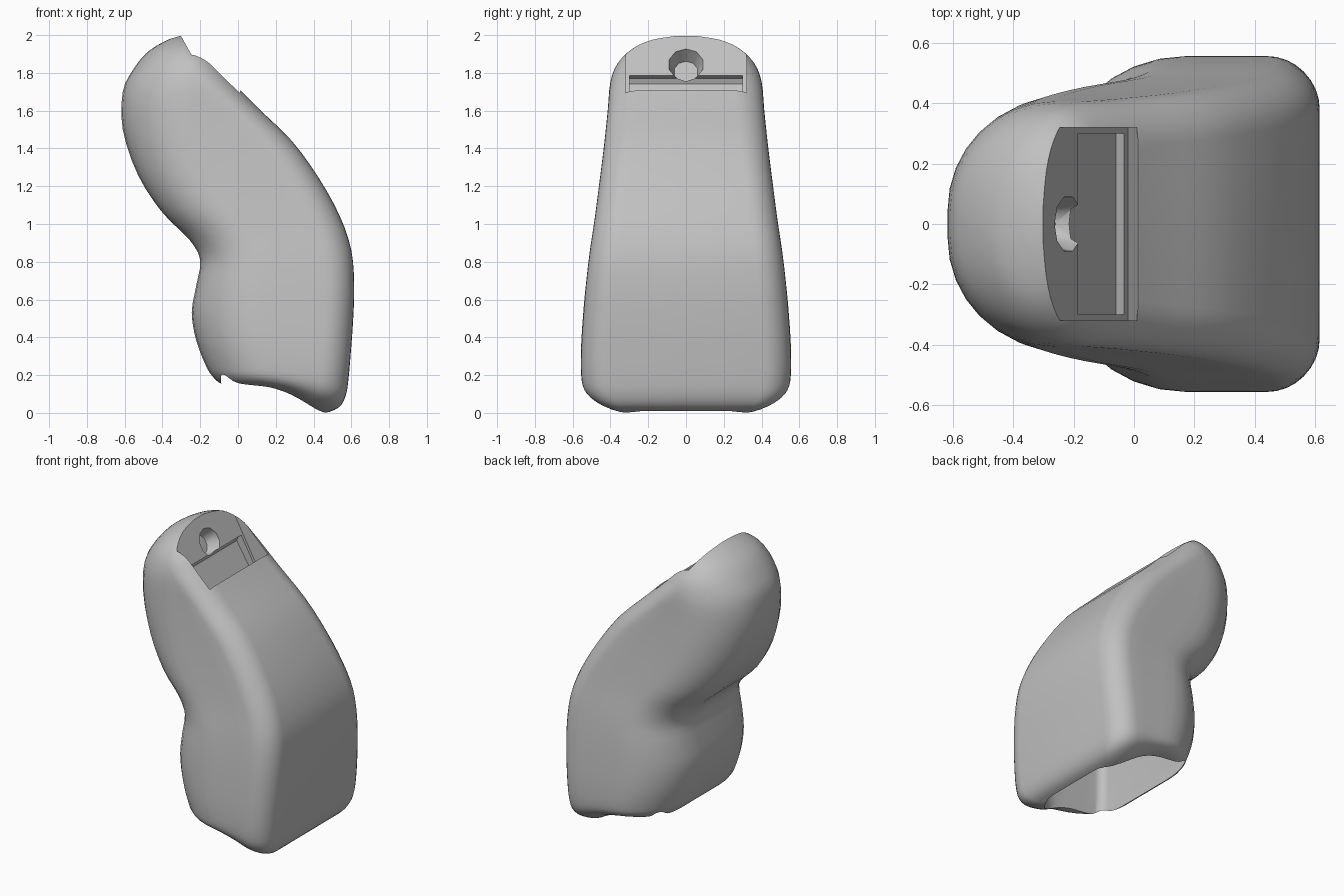
import bpy, bmesh, math
from mathutils import Vector

cube = bpy.data.objects.get("Cube")
if cube:
    bpy.data.objects.remove(cube, do_unlink=True)

grey = bpy.data.materials.new("plain grey")
grey.use_nodes = True
shade = (0.53, 0.53, 0.53, 1)
grey.diffuse_color = shade
grey.node_tree.nodes["Principled BSDF"].inputs["Base Color"].default_value = shade


def finish(name, bm):
    bmesh.ops.recalc_face_normals(bm, faces=bm.faces)
    mesh = bpy.data.meshes.new(name)
    bm.to_mesh(mesh)
    bm.free()
    mesh.materials.append(grey)
    obj = bpy.data.objects.new(name, mesh)
    bpy.context.collection.objects.link(obj)
    return obj


def ring(row, arc=8):
    """Rounded section from its left point to its right point."""
    xl, zl, xr, zr, half, r_left, r_right, lift = row
    left, right = Vector((xl, 0, zl)), Vector((xr, 0, zr))
    length = (right - left).length
    r_left, r_right = min(r_left, half), min(r_right, half)
    fit = min(1, length / (r_left + r_right))
    side = []
    for i in range(arc + 1):
        a = math.pi / 2 * i / arc
        side.append((r_left * fit * (1 - math.cos(a)), half - r_left * (1 - math.sin(a))))
    for i in range(arc + 1):
        a = math.pi / 2 * i / arc
        side.append((length - r_right * fit * (1 - math.sin(a)), half - r_right * (1 - math.cos(a))))
    # Extra points along the straight side let it arch
    a, b = side[arc], side[arc + 1]
    side[arc + 1:arc + 1] = [(a[0] + (b[0] - a[0]) * k / 4, half) for k in (1, 2, 3)]
    outline = side + [(u, -v) for u, v in reversed(side)]
    points = []
    for u, v in outline:
        t = u / length
        p = left.lerp(right, t)
        points.append((p.x, v, p.z + lift * math.sin(math.pi * t)))
    return points


def smooth_rows(rows, steps=3):
    """Spline in-between sections."""
    result = []
    for i in range(len(rows) - 1):
        quad = zip(rows[max(i - 1, 0)], rows[i], rows[i + 1], rows[min(i + 2, len(rows) - 1)])
        quad = list(quad)
        for s in range(steps):
            t = s / steps
            result.append([b + (c - a) * t / 2 + (a - 2.5 * b + 2 * c - d / 2) * t * t
                           + (3 * b - 3 * c + d - a) / 2 * t ** 3 for a, b, c, d in quad])
    return result + [rows[-1]]


def loft(name, rows):
    bm = bmesh.new()
    loops = [[bm.verts.new(p) for p in ring(row)] for row in smooth_rows(rows)]
    for low, high in zip(loops, loops[1:]):
        for i in range(len(low)):
            j = (i + 1) % len(low)
            bm.faces.new((low[i], low[j], high[j], high[i]))
    bm.faces.new(loops[0])
    bm.faces.new(loops[-1])
    bmesh.ops.remove_doubles(bm, verts=bm.verts, dist=0.0005)
    return finish(name, bm)


def prism(name, profile, half):
    bm = bmesh.new()
    ends = [[bm.verts.new((x, y, z)) for x, z in profile] for y in (-half, half)]
    bm.faces.new(ends[0])
    bm.faces.new(ends[1])
    for i in range(len(profile)):
        j = (i + 1) % len(profile)
        bm.faces.new((ends[0][i], ends[0][j], ends[1][j], ends[1][i]))
    return finish(name, bm)


def cut(target, cutter):
    mod = target.modifiers.new("cut", "BOOLEAN")
    mod.operation, mod.solver, mod.object = "DIFFERENCE", "EXACT", cutter
    bpy.context.view_layer.objects.active = target
    bpy.ops.object.modifier_apply(modifier=mod.name)
    bpy.data.objects.remove(cutter, do_unlink=True)


# Bent grip: left x z, right x z, half width, left and right rounding, lift
grip = loft("grip_body", [
    (-.36, 1.98, -.29, 2.0, .06, .06, .06, 0),
    (-.42, 1.95, -.24, 1.985, .18, .18, .1, 0),
    (-.49, 1.9, -.19, 1.945, .28, .28, .15, 0),
    (-.56, 1.81, -.12, 1.875, .36, .34, .17, 0),
    (-.61, 1.7, -.05, 1.775, .4, .36, .16, 0),
    (-.61, 1.5, .1, 1.62, .415, .36, .15, 0),
    (-.53, 1.26, .285, 1.44, .435, .33, .15, 0),
    (-.4, 1.06, .43, 1.24, .46, .3, .15, 0),
    (-.26, .92, .54, 1.04, .485, .3, .15, 0),
    (-.2, .81, .6, .86, .51, .31, .15, 0),
    (-.22, .68, .615, .68, .53, .34, .15, 0),
    (-.245, .53, .61, .5, .545, .38, .15, 0),
    (-.22, .38, .598, .33, .555, .38, .15, 0),
    (-.17, .25, .585, .18, .555, .36, .15, .01),
    (-.14, .2, .57, .09, .54, .33, .15, .025),
    (-.1, .16, .535, .03, .5, .28, .15, .045),
    (-.05, .143, .46, 0, .44, .22, .14, .055),
    (0, .143, .41, .015, .4, .18, .12, .05),
])

# Open hollow in the underside
cut(grip, loft("hollow_cutter", [
    (-.06, -.1, .495, -.1, .42, .06, .22, 0),
    (-.1, .3, .5, .3, .43, .06, .22, 0),
    (-.1, .7, .5, .7, .42, .06, .22, 0),
    (-.14, 1, .38, 1.1, .38, .06, .2, 0),
]))

# Deep notch at the top with a shallow slot under its lip
cut(grip, prism("notch_cutter", [
    (-.41, 2.19), (-.02, 1.49), (.01, 1.7), (.3, 2.2)], .32))
cut(grip, prism("slot_cutter", [
    (-.18, 1.79), (-.21, 1.77), (-.22, 1.74), (-.06, 1.48), (-.03, 1.52), (-.08, 1.7)], .3))

# Flared shallow hole square to the notch face
normal = Vector((.88, 0, .48))
bm = bmesh.new()
bmesh.ops.create_cone(bm, cap_ends=True, segments=10, radius1=.065, radius2=.1, depth=.1)
hole = finish("hole_cutter", bm)
hole.rotation_euler = normal.to_track_quat("Z", "Y").to_euler()
hole.location = Vector((-.217, 0, 1.845)) - normal * .035
bpy.context.view_layer.update()
cut(grip, hole)

# Soft shading with crisp cut edges
bpy.ops.object.select_all(action="DESELECT")
grip.select_set(True)
bpy.context.view_layer.objects.active = grip
bpy.ops.object.shade_smooth_by_angle(angle=math.radians(35))
